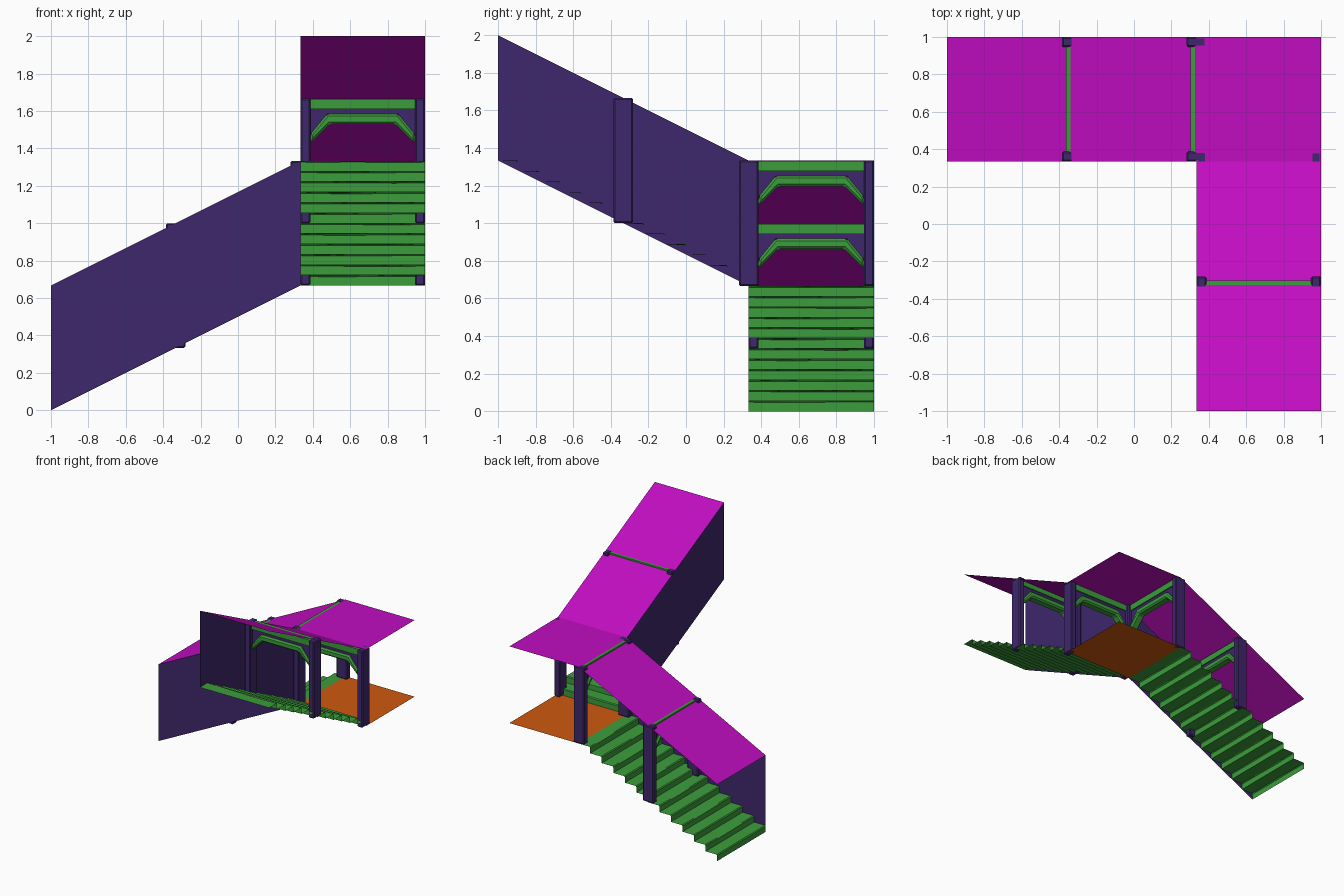
import bpy, bmesh, math
from mathutils import Matrix, Vector

if "Cube" in bpy.data.objects:
    bpy.data.objects.remove(bpy.data.objects["Cube"], do_unlink=True)

W = 2 / 3          # corridor width, height and rise of a flight
RUN = 2 * W        # horizontal length of a flight
HALF = W / 2
STEPS = 12


def material(name, rgb):
    m = bpy.data.materials.new(name)
    m.use_nodes = True
    m.diffuse_color = (*rgb, 1)
    m.node_tree.nodes["Principled BSDF"].inputs["Base Color"].default_value = (*rgb, 1)
    return m


MAGENTA = material("ceiling magenta", (0.53, 0.004, 0.53))
INDIGO = material("wall indigo", (0.05, 0.02, 0.15))
GREEN = material("trim green", (0.045, 0.34, 0.045))
ORANGE = material("floor orange", (0.62, 0.10, 0.004))


def make(name, bm, mat, matrix):
    mesh = bpy.data.meshes.new(name)
    bm.to_mesh(mesh)
    bm.free()
    mesh.materials.append(mat)
    ob = bpy.data.objects.new(name, mesh)
    ob.matrix_world = matrix
    bpy.context.collection.objects.link(ob)
    return ob


def sheet(name, points, mat, matrix):
    bm = bmesh.new()
    bm.faces.new([bm.verts.new(p) for p in points])
    return make(name, bm, mat, matrix)


def slab(name, profile, depth, mat, matrix, bevel=0):
    """Extrude a (y, z) profile along x, centred on x = 0."""
    bm = bmesh.new()
    face = bm.faces.new([bm.verts.new((-depth / 2, y, z)) for y, z in profile])
    new = bmesh.ops.extrude_face_region(bm, geom=[face])["geom"]
    moved = [v for v in new if isinstance(v, bmesh.types.BMVert)]
    bmesh.ops.translate(bm, verts=moved, vec=(depth, 0, 0))
    bmesh.ops.recalc_face_normals(bm, faces=bm.faces)
    ob = make(name, bm, mat, matrix)
    if bevel:
        mod = ob.modifiers.new("soft edges", "BEVEL")
        mod.width = bevel
        mod.segments = 1
    return ob


def rect(y0, y1, z0, z1):
    return [(y0, z0), (y1, z0), (y1, z1), (y0, z1)]


def mirrored(half):
    """Complete a right-hand half outline with its left-hand mirror."""
    return half + [(-y, z) for y, z in reversed(half)]


def frame(name, matrix):
    """Portal: two posts, a beam, an angled arch and the panel above it."""
    for side, label in ((1, "left"), (-1, "right")):
        ys = sorted((side * 0.28, side * HALF))
        slab(f"{name}_{label}_post", rect(*ys, 0, W), 0.105, INDIGO, matrix, 0.008)
    slab(name + "_beam", rect(-0.28, 0.28, 0.61, W - 0.003), 0.06, GREEN, matrix)
    outer = [(0.28, 0.475), (0.19, 0.585)]
    inner = [(0.28, 0.425), (0.175, 0.53)]
    ring = mirrored(outer) + list(reversed(mirrored(inner)))
    slab(name + "_arch", ring, 0.075, GREEN, matrix, 0.012)
    slab(name + "_panel", mirrored([(0.28, 0.615)]) + list(reversed(mirrored(outer))),
         0.04, INDIGO, matrix)


def stairs(name, matrix):
    """Stepped sheet with softened, slightly worn nosings."""
    run, rise, soft, cols = RUN / STEPS, W / STEPS, 0.007, 8
    profile = [(0, 0, 0)]
    for i in range(STEPS):
        x, z = i * run, (i + 1) * rise
        profile += [(x, z - soft, 0.5), (x + soft, z, 1), (x + run, z, 0)]
    bm = bmesh.new()
    rows = []
    for k, (x, z, wear) in enumerate(profile):
        row = []
        for c in range(cols + 1):
            t = c / cols
            dip = 0.006 * wear * math.sin(math.pi * t) * (1 + math.sin(k + 5 * t)) / 2
            row.append(bm.verts.new((x, (t - 0.5) * W, z - dip)))
        rows.append(row)
    for a, b in zip(rows, rows[1:]):
        for c in range(cols):
            bm.faces.new((a[c], b[c], b[c + 1], a[c + 1]))
    bmesh.ops.recalc_face_normals(bm, faces=bm.faces)
    if sum((f.normal.z for f in bm.faces)) < 0:
        bmesh.ops.reverse_faces(bm, faces=bm.faces)
    make(name, bm, GREEN, matrix)


def flight(name, matrix, end):
    """One covered flight, climbing along local +x, walled on local -y."""
    stairs(name + "_stairs", matrix)
    sheet(name + "_ceiling", [(0, -HALF, W), (RUN, -HALF, 2 * W),
                              (RUN, HALF, 2 * W), (0, HALF, W)], MAGENTA, matrix)
    sheet(name + "_wall", [(0, -HALF, 0), (RUN, -HALF, W),
                           (RUN, -HALF, 2 * W), (0, -HALF, W)], INDIGO, matrix)
    for label, t in (("middle_frame", 0.5), ("landing_frame", end)):
        frame(f"{name}_{label}", matrix @ Matrix.Translation((RUN * t, 0, W * t)))


# Lower flight climbs towards +x, upper flight turns the corner towards -y
flight("lower_flight", Matrix.Translation((-1, W, 0)), 1)
flight("upper_flight", Matrix.Translation((W, HALF, W))
       @ Matrix.Rotation(-math.pi / 2, 4, "Z"), 0)

# Corner landing
corners = [(HALF, HALF), (1, HALF), (1, 1), (HALF, 1)]
for part, z, mat in (("landing_floor", W, ORANGE), ("landing_ceiling", 2 * W, MAGENTA)):
    sheet(part, [(x, y, z) for x, y in corners], mat, Matrix())
